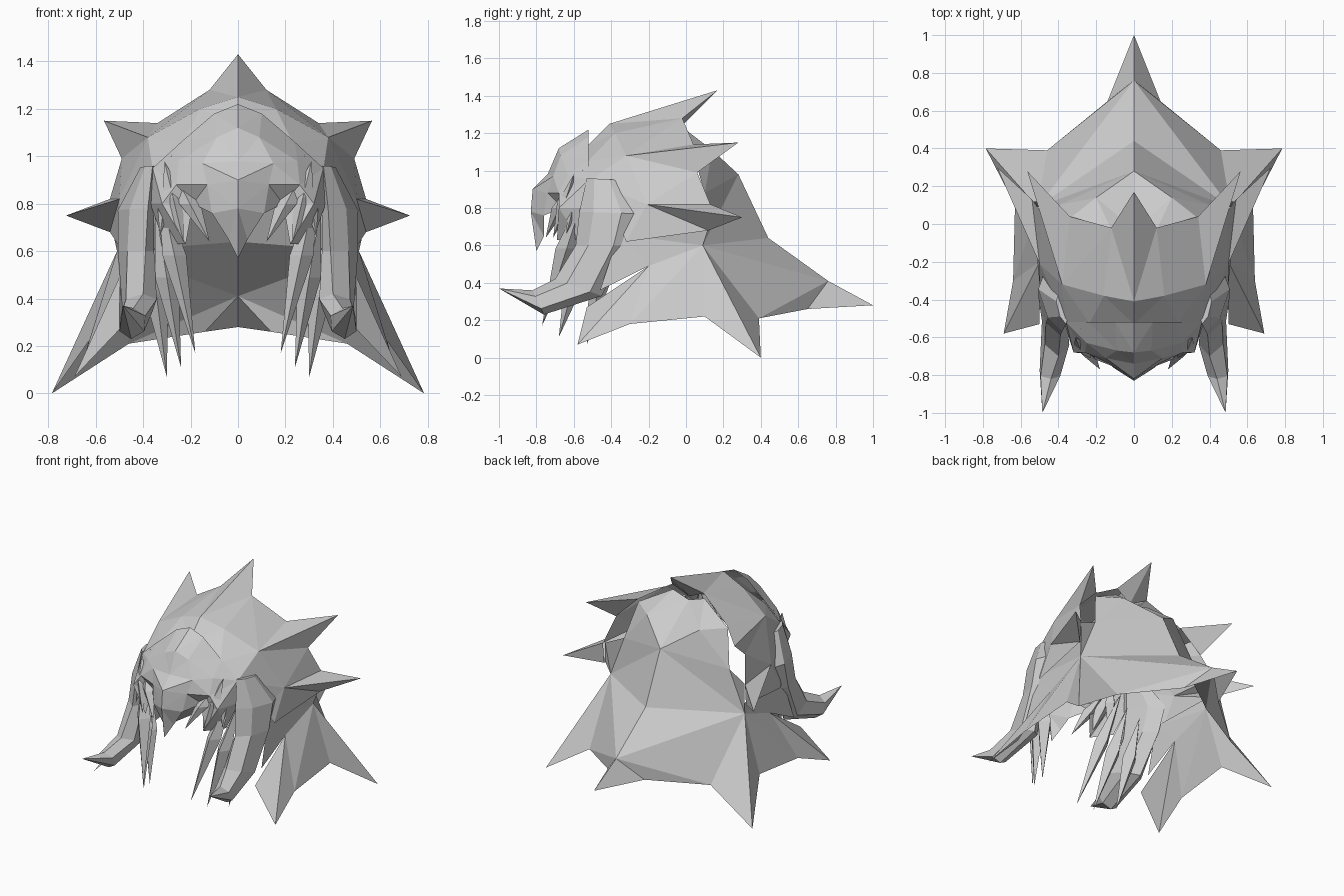
import bpy
import bmesh
from math import sin, cos, tau
from mathutils import Vector

default_cube = bpy.data.objects.get("Cube")
if default_cube:
    bpy.data.objects.remove(default_cube, do_unlink=True)

grey = bpy.data.materials.new("plain_grey")
grey.use_nodes = True
shade = (0.6, 0.6, 0.6, 1)
grey.diffuse_color = shade
grey.node_tree.nodes["Principled BSDF"].inputs["Base Color"].default_value = shade


def finish(name, bm):
    """Turn a half mesh into a mirrored, flat shaded object."""
    bmesh.ops.recalc_face_normals(bm, faces=bm.faces[:])
    mesh = bpy.data.meshes.new(name)
    bm.to_mesh(mesh)
    bm.free()
    mesh.materials.append(grey)
    obj = bpy.data.objects.new(name, mesh)
    bpy.context.collection.objects.link(obj)
    mirror = obj.modifiers.new("Mirror", "MIRROR")
    mirror.use_clip = True
    return obj


def shell(name, points, panels):
    """Build a faceted half shell from named corners and panels."""
    bm = bmesh.new()
    verts = {key: bm.verts.new(co) for key, co in points.items()}
    for panel in panels:
        bm.faces.new([verts[key] for key in panel.split()])
    bmesh.ops.triangulate(bm, faces=bm.faces[:])
    return finish(name, bm)


def loft(bm, rings, start=None, tip=None):
    """Skin a row of vertex rings, with optional pointed ends."""
    rows = [[bm.verts.new(co) for co in ring] for ring in rings]
    count = len(rows[0])
    for low, high in zip(rows, rows[1:]):
        for i in range(count):
            j = (i + 1) % count
            bm.faces.new((low[i], low[j], high[j], high[i]))
    for row, point in ((rows[0], start), (rows[-1], tip)):
        if point is None:
            bm.faces.new(row)
            continue
        end = bm.verts.new(point)
        for i in range(count):
            bm.faces.new((row[i], row[(i + 1) % count], end))


def strand(name, root, tip, width, depth):
    """A four sided lock of hair, widest a little above its middle."""
    root, tip = Vector(root), Vector(tip)
    middle = root.lerp(tip, 0.45)
    side, front = Vector((width, 0, 0)), Vector((0, depth, 0))
    bm = bmesh.new()
    loft(bm, [[middle + side, middle + front, middle - side, middle - front]],
         root, tip)
    return finish(name, bm)


# Hair cap with the crown spike and two swept side spikes
shell("hair_cap", dict(
    brow=(0, -.53, 1.13), crest=(0, -.41, 1.25), apex=(0, .17, 1.43),
    under=(0, -.04, 1.22), notch=(.12, -.02, 1.28), saddle=(.34, .04, 1.14),
    horn=(.565, .28, 1.15), nook=(.49, .06, .99), shelf=(.54, .13, .82),
    barb=(.725, .30, .75), hem=(.54, .12, .68), corner=(.5, -.32, .62),
    fringe=(.235, -.525, 1.05), temple=(.36, -.52, .945), cheek=(.46, -.36, .72),
    crown=(.16, -.38, 1.2), shoulder=(.38, -.32, 1.08), flank=(.5, -.21, .82),
), [
    "brow crest crown fringe", "crest apex notch crown",
    "crown notch saddle shoulder", "crown shoulder temple fringe",
    "shoulder saddle horn", "shoulder horn nook", "shoulder nook shelf flank",
    "flank shelf barb", "flank barb hem", "flank hem corner",
    "shoulder flank temple", "temple flank cheek", "cheek flank corner",
    "horn saddle nook", "barb shelf hem", "apex under notch",
])

# Flared cape that hangs behind and beside the head
shell("back_cape", dict(
    top=(0, -.03, 1.2), ledge=(.12, -.03, 1.24), rim=(.34, .03, 1.12),
    upper=(.2, .14, 1.11), side=(.4, .1, .88), nape=(0, .28, .98),
    spine=(0, .44, .64), tail=(0, .76, .41), point=(0, 1, .28),
    dip=(.14, .65, .26), bay=(.46, .39, .21), wing=(.785, .40, 0),
    arch=(.63, .10, .22), hem=(.64, -.30, .18), fang=(.69, -.58, .07),
    claw=(.5, -.53, .27), slit=(.5, -.20, .49), tooth=(.5, -.46, .36),
    corner=(.48, -.36, .66), hip=(.51, .09, .6), rise=(.53, .12, .69),
    shelf=(.53, .12, .82),
), [
    "top ledge upper", "ledge rim upper", "rim side upper", "top upper nape",
    "upper side nape", "side hip nape", "side shelf hip", "shelf rise hip",
    "nape hip spine", "spine hip tail", "tail hip bay", "tail bay dip",
    "tail dip point", "hip wing bay", "hip arch wing", "hip hem arch",
    "hip slit hem", "slit fang hem", "slit claw fang", "hip rise corner",
    "hip corner slit", "corner tooth slit",
])

# Beaked face mask with a sunken eye and a hooked nose
shell("face_mask", dict(
    top=(0, -.52, 1.22), arc=(.10, -.52, 1.18), bend=(.24, -.52, 1.06),
    temple=(.36, -.52, .95), forehead=(0, -.68, 1.12), dome=(.09, -.67, 1.08),
    ridge=(0, -.74, .98), brow=(.15, -.71, .97), edge=(.25, -.63, .98),
    bridge=(0, -.82, .90), inner=(.13, -.74, .88), outer=(.26, -.68, .88),
    nose=(0, -.83, .78), nostril=(.11, -.76, .76), beak=(0, -.80, .57),
    eye=(.19, -.66, .80), jaw=(.22, -.69, .63), back=(.31, -.57, .63),
    cheek=(.32, -.68, .80), ear=(.37, -.52, .8), gum=(.04, -.76, .65),
), [
    "top arc dome forehead", "arc bend edge dome", "bend temple edge",
    "forehead dome ridge", "dome brow ridge", "dome edge brow",
    "ridge brow bridge", "brow inner bridge",
    "brow edge outer inner", "edge temple cheek outer",
    "bridge inner nostril nose", "nose nostril gum beak",
    "inner outer eye", "inner eye nostril", "outer cheek eye",
    "eye cheek jaw", "cheek back jaw", "temple ear cheek", "cheek ear back",
])

# Thick forelocks curling forward: front point, back point, half width
forelock = bmesh.new()
sections = [
    ((.36, -.53, .96), (.40, -.37, .95), .025),
    ((.38, -.57, .78), (.48, -.27, .77), .06),
    ((.39, -.59, .6), (.47, -.32, .6), .065),
    ((.40, -.70, .42), (.43, -.45, .33), .075),
    ((.44, -.82, .36), (.45, -.76, .23), .06),
]
rings = []
for front, back, half in sections:
    centre = (Vector(front) + Vector(back)) / 2
    reach = (Vector(front) - Vector(back)) / 2
    ring = []
    for step in range(6):
        angle = tau * step / 6
        across = Vector((half * sin(angle), 0, 0))
        ring.append(centre + reach * cos(angle) + across)
    rings.append(ring)
loft(forelock, rings, tip=(.485, -1, .37))
finish("forelock", forelock)

# Thin locks hanging inside the forelocks
strand("inner_lock", (.34, -.53, .92), (.18, -.77, .17), .05, .06)
strand("middle_lock", (.35, -.48, .8), (.24, -.68, .11), .05, .07)
strand("rear_lock", (.38, -.40, .7), (.30, -.53, .07), .05, .06)

# Small blades framing the eyes
strand("eye_blade", (.27, -.62, .93), (.12, -.75, .64), .045, .04)
strand("cheek_blade", (.31, -.6, .98), (.23, -.71, .64), .045, .04)
strand("temple_blade", (.28, -.55, 1.01), (.33, -.64, .66), .04, .04)
